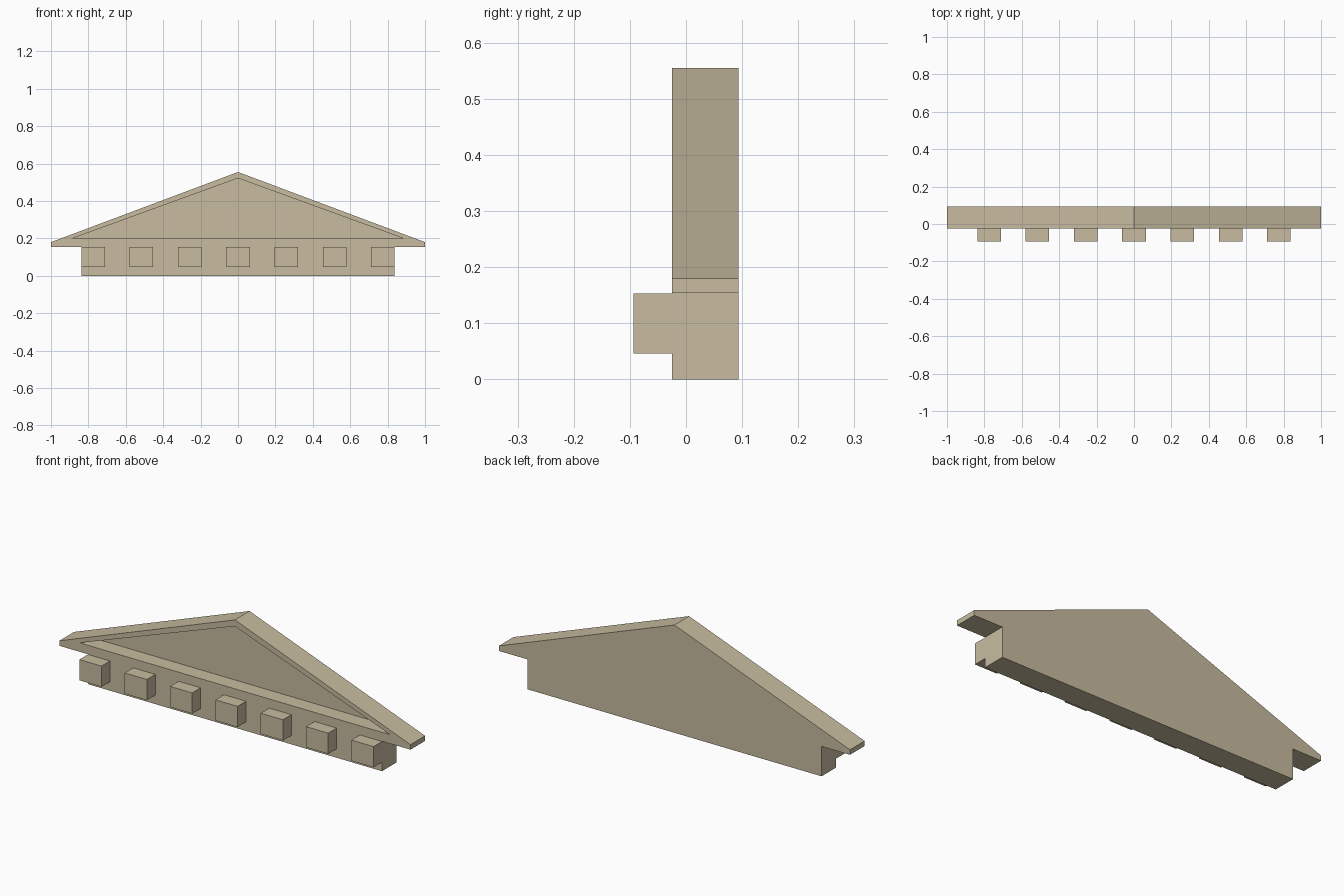
import bpy, bmesh

old = bpy.data.objects.get("Cube")
if old:
    bpy.data.objects.remove(old, do_unlink=True)

FRONT, BACK = -0.025, 0.094

# Single stone colour
stone = bpy.data.materials.new("sandstone")
stone.use_nodes = True
colour = (0.578, 0.503, 0.352, 1)
stone.diffuse_color = colour
stone.node_tree.nodes["Principled BSDF"].inputs["Base Color"].default_value = colour


def extrude_profile(name, points, y0, y1):
    """Solid made from an x/z outline pushed along y."""
    bm = bmesh.new()
    face = bm.faces.new([bm.verts.new((x, y0, z)) for x, z in points])
    new = bmesh.ops.extrude_face_region(bm, geom=[face])["geom"]
    verts = [g for g in new if isinstance(g, bmesh.types.BMVert)]
    bmesh.ops.translate(bm, verts=verts, vec=(0, y1 - y0, 0))
    bmesh.ops.recalc_face_normals(bm, faces=bm.faces)
    mesh = bpy.data.meshes.new(name)
    bm.to_mesh(mesh)
    bm.free()
    mesh.materials.append(stone)
    obj = bpy.data.objects.new(name, mesh)
    bpy.context.collection.objects.link(obj)
    return obj


# Pediment: frieze wall, overhanging cornice and gable in one mirrored outline
half = [(0.838, 0), (0.838, 0.154), (1, 0.154), (1, 0.18)]
outline = half + [(0, 0.555)] + [(-x, z) for x, z in reversed(half)]
pediment = extrude_profile("pediment", outline, FRONT, BACK)

# Sunken triangular panel
cutter = extrude_profile("panel_cutter", [(-0.885, 0.2), (0.885, 0.2), (0, 0.522)],
                         FRONT - 0.1, 0.055)
cutter.hide_render = True
cut = pediment.modifiers.new("panel_recess", "BOOLEAN")
cut.operation = "DIFFERENCE"
cut.solver = "EXACT"
cut.object = cutter
bpy.context.view_layer.objects.active = pediment
bpy.ops.object.modifier_apply(modifier=cut.name)
bpy.data.objects.remove(cutter, do_unlink=True)

# Row of seven dentil blocks under the cornice
COUNT, WIDTH, REACH = 7, 0.126, 0.775
for i in range(COUNT):
    x = -REACH + 2 * REACH * i / (COUNT - 1)
    a, b = x - WIDTH / 2, x + WIDTH / 2
    extrude_profile(f"dentil_block_{i + 1}",
                    [(a, 0.046), (b, 0.046), (b, 0.153), (a, 0.153)], -0.094, FRONT)
